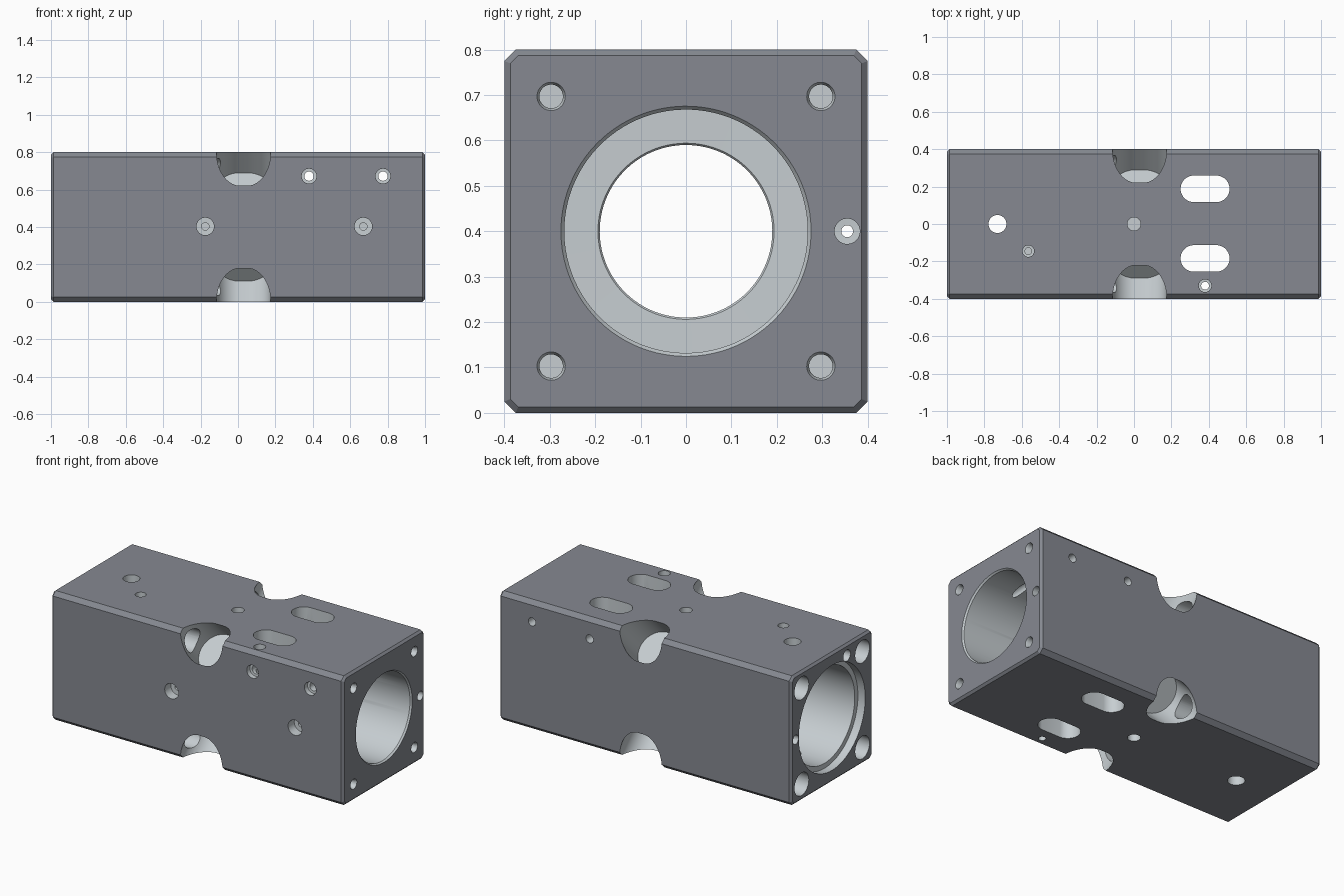
import bpy, bmesh
from math import pi, sin, cos
from mathutils import Vector

if "Cube" in bpy.data.objects:
    bpy.data.objects.remove(bpy.data.objects["Cube"])

X, Y, Z = Vector((1, 0, 0)), Vector((0, 1, 0)), Vector((0, 0, 1))
cutters = []


def material(name, rgb):
    m = bpy.data.materials.new(name)
    m.diffuse_color = (*rgb, 1)
    m.use_nodes = True
    m.node_tree.nodes["Principled BSDF"].inputs["Base Color"].default_value = m.diffuse_color
    return m


dark = material("dark_coating", (0.236, 0.25, 0.283))
bare = material("bare_metal", (0.57, 0.615, 0.64))


def finish(bm, name, mat):
    bmesh.ops.recalc_face_normals(bm, faces=bm.faces)
    mesh = bpy.data.meshes.new(name)
    bm.to_mesh(mesh)
    bm.free()
    mesh.materials.append(mat)
    ob = bpy.data.objects.new(name, mesh)
    bpy.context.collection.objects.link(ob)
    return ob


def loft(rings, name):
    """Skin a list of closed rings and cap both ends."""
    bm = bmesh.new()
    rows = [[bm.verts.new(p) for p in ring] for ring in rings]
    n = len(rows[0])
    for a, b in zip(rows, rows[1:]):
        for i in range(n):
            bm.faces.new((a[i], a[(i + 1) % n], b[(i + 1) % n], b[i]))
    bm.faces.new(rows[0])
    bm.faces.new(rows[-1])
    ob = finish(bm, name, bare)
    ob.hide_render = True
    cutters.append(ob)


def drill(name, pos, axis, profile, n=32):
    """Stepped round cutter: profile is (distance along axis, radius)."""
    q = axis.to_track_quat('Z', 'Y')
    angles = [2 * pi * (i + 0.3) / n for i in range(n)]
    loft([[Vector(pos) + q @ Vector((r * cos(a), r * sin(a), t)) for a in angles]
          for t, r in profile], name)


def slot(name, pos, u, v, axis, half_straight, r, t0, t1, n=48):
    """Long rounded cutter, straight part along u, pushed along axis from t0 to t1."""
    outline = []
    for i in range(n):
        a = 2 * pi * (i + 0.5) / n
        shift = half_straight if cos(a) > 0 else -half_straight
        outline.append(Vector(pos) + u * (shift + r * cos(a)) + v * r * sin(a))
    loft([[p + axis * t for p in outline] for t in (t0, t1)], name)


# block with chamfered long edges and ends
bm = bmesh.new()
bmesh.ops.create_cube(bm, size=1)
for v in bm.verts:
    v.co = Vector((v.co.x * 2, v.co.y * 0.8, v.co.z * 0.8 + 0.4))
long_edges = [e for e in bm.edges if abs(e.verts[0].co.x - e.verts[1].co.x) > 1]
bmesh.ops.bevel(bm, geom=long_edges, offset=0.025, offset_type='OFFSET', segments=1, affect='EDGES')
end_edges = [e for e in bm.edges if abs(e.verts[0].co.x - e.verts[1].co.x) < 0.01]
bmesh.ops.bevel(bm, geom=end_edges, offset=0.013, offset_type='OFFSET', segments=1, affect='EDGES')
block = finish(bm, "housing_block", dark)

# main bore: wide at both ends, narrow web in the middle
drill("main_bore", (0, 0, 0.4), X,
      [(-1.05, 0.325), (-0.95, 0.325), (-0.949, 0.295), (-0.2, 0.295), (-0.199, 0.19),
       (0.195, 0.19), (0.2, 0.194), (0.201, 0.268), (0.99, 0.268), (1.002, 0.277), (1.05, 0.277)], 96)

# diagonal flat-bottomed pockets and end bolt holes at the four long edges
for sy in (-1, 1):
    for sz in (-1, 1):
        d = Vector((0, sy, sz)).normalized()
        slot("edge_pocket", (0.03, 0, 0.4), X, X.cross(d), d, 0.018, 0.127, 0.283, 0.7, 64)
        pos = (0, sy * 0.297, 0.4 + sz * 0.297)
        drill("bolt_bore", pos, X, [(-1.05, 0.07), (0.0, 0.07)], 40)
        drill("end_hole", pos, X, [(0.82, 0.026), (0.987, 0.026), (1.002, 0.032), (1.05, 0.032)])

# long channel along the back wall, wider at both mouths
drill("side_channel", (0, 0.355, 0.4), X,
      [(-1.05, 0.028), (-0.94, 0.028), (-0.939, 0.013), (0.939, 0.013), (0.94, 0.028), (1.05, 0.028)])
# port in the left end, leading to the small top port
drill("left_port", (0, -0.145, 0.73), X, [(-1.05, 0.035), (-0.9, 0.035), (-0.899, 0.016), (-0.56, 0.016)])
drill("top_port", (-0.565, -0.145, 0), Z, [(0.705, 0.018), (0.759, 0.018), (0.76, 0.031), (0.85, 0.031)])

# cross holes through front and back
for x in (0.38, 0.775):
    drill("cross_hole", (x, 0, 0.672), Y,
          [(-0.45, 0.04), (-0.37, 0.04), (-0.369, 0.025), (0.45, 0.025)])
# counterbored screw holes in the front
for x in (-0.175, 0.67):
    drill("front_screw_hole", (x, 0, 0.403), Y,
          [(-0.45, 0.047), (-0.34, 0.047), (-0.339, 0.02), (-0.22, 0.02)])

# vertical holes
drill("vertical_hole", (-0.73, 0, 0), Z, [(-0.05, 0.048), (0.85, 0.048)])
drill("small_vertical_hole", (0.38, -0.33, 0), Z,
      [(-0.05, 0.021), (0.75, 0.021), (0.751, 0.034), (0.85, 0.034)])
drill("top_dowel_hole", (0, 0, 0), Z, [(0.66, 0.036), (0.85, 0.036)])
drill("bottom_dowel_hole", (0, 0, 0), Z, [(-0.05, 0.036), (0.14, 0.036)])

# two rounded slots through top and bottom
for y in (-0.184, 0.188):
    slot("rounded_slot", (0.38, y, 0), X, Y, Z, 0.06, 0.071, -0.05, 0.85)

# cut everything out of the block, leaving bare metal on the cut faces
bpy.context.view_layer.objects.active = block
block.select_set(True)
for c in cutters:
    m = block.modifiers.new("cut", 'BOOLEAN')
    m.operation = 'DIFFERENCE'
    m.solver = 'EXACT'
    m.material_mode = 'TRANSFER'
    m.object = c
    bpy.ops.object.modifier_apply(modifier=m.name)
    bpy.data.objects.remove(c, do_unlink=True)
bpy.ops.object.shade_smooth_by_angle(angle=0.5)
